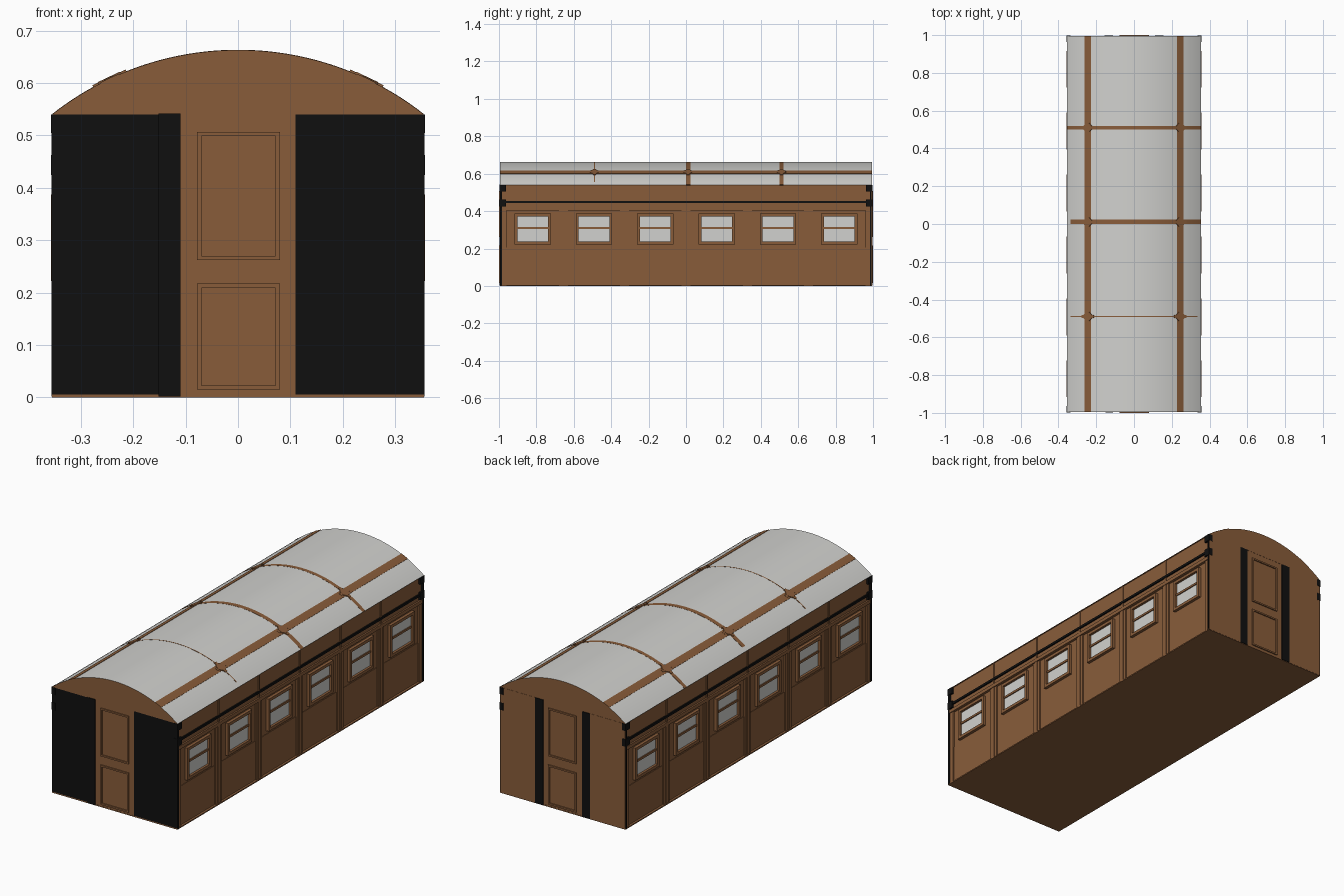
import bpy, bmesh, math
from mathutils import Matrix, Vector

if "Cube" in bpy.data.objects:
    bpy.data.objects.remove(bpy.data.objects["Cube"])


def material(name, r, g, b):
    m = bpy.data.materials.new(name)
    m.diffuse_color = (r, g, b, 1)
    m.use_nodes = True
    m.node_tree.nodes["Principled BSDF"].inputs["Base Color"].default_value = m.diffuse_color
    return m


BROWN = material("wood brown", 0.25, 0.108, 0.042)
GREY = material("pale grey", 0.64, 0.64, 0.62)
BLACK = material("black", 0.005, 0.005, 0.005)

W, EAVE, TOP, L = 0.355, 0.54, 0.663, 0.995
R = (W * W + (TOP - EAVE) ** 2) / (2 * (TOP - EAVE))
CZ = TOP - R


def finish(name, bm, *mats):
    bmesh.ops.recalc_face_normals(bm, faces=bm.faces)
    me = bpy.data.meshes.new(name)
    bm.to_mesh(me)
    bm.free()
    for m in mats:
        me.materials.append(m)
    ob = bpy.data.objects.new(name, me)
    bpy.context.collection.objects.link(ob)
    return ob


def boxes(name, mat, spans):
    """One object made of boxes given as (x0, x1, y0, y1, z0, z1)."""
    bm = bmesh.new()
    for x0, x1, y0, y1, z0, z1 in spans:
        c = Vector(((x0 + x1) / 2, (y0 + y1) / 2, (z0 + z1) / 2))
        s = (abs(x1 - x0), abs(y1 - y0), abs(z1 - z0), 1)
        bmesh.ops.create_cube(bm, size=1, matrix=Matrix.Translation(c) @ Matrix.Diagonal(s))
    return finish(name, bm, mat)


def both_sides(spans):
    return spans + [(-b, -a, c, d, e, f) for a, b, c, d, e, f in spans]


def ring(a0, a1, z0, z1, t):
    """Four bars (a0, a1, z0, z1) around a rectangle."""
    return [(a0, a0 + t, z0, z1), (a1 - t, a1, z0, z1),
            (a0 + t, a1 - t, z0, z0 + t), (a0 + t, a1 - t, z1 - t, z1)]


def arc(x0, x1, r, n):
    a0, a1 = math.asin(x0 / R), math.asin(x1 / R)
    return [(r * math.sin(a0 + (a1 - a0) * i / n), CZ + r * math.cos(a0 + (a1 - a0) * i / n))
            for i in range(n + 1)]


def extrude_y(name, outline, y0, y1, *mats):
    bm = bmesh.new()
    f = bm.faces.new([bm.verts.new((x, y0, z)) for x, z in outline])
    new = bmesh.ops.extrude_face_region(bm, geom=[f])["geom"]
    bmesh.ops.translate(bm, vec=(0, y1 - y0, 0),
                        verts=[v for v in new if isinstance(v, bmesh.types.BMVert)])
    return finish(name, bm, *mats)


def smooth(ob):
    bpy.ops.object.select_all(action='DESELECT')
    ob.select_set(True)
    bpy.context.view_layer.objects.active = ob
    bpy.ops.object.shade_smooth_by_angle(angle=math.radians(30))


# Body and floor
boxes("body", BROWN, [(-0.342, 0.342, -0.985, 0.985, 0.003, EAVE)])
boxes("floor", BROWN, [(-W, W, -L, L, 0, 0.006)])

# Vaulted roof: grey on top, wooden gables
roof = extrude_y("roof", arc(-W, W, R, 40), -L, L, BROWN, GREY)
for p in roof.data.polygons:
    p.material_index = 1 if p.normal.z > 0.3 else 0
smooth(roof)


# Roof straps following the curve
def strap(name, x0, x1, y0, y1, h, n):
    smooth(extrude_y(name, arc(x0, x1, R + h, n) + arc(x0, x1, R - 0.004, n)[::-1], y0, y1, BROWN))


for side, s in (("left", -1), ("right", 1)):
    strap(side + "_roof_strap", *sorted((s * 0.227, s * 0.262)), -L, L, 0.0015, 4)
strap("cross_strap_back", -0.354, 0.354, 0.50, 0.52, 0.0006, 40)
strap("cross_strap_middle", -0.335, 0.354, 0.0, 0.024, 0.0006, 40)
strap("cross_strap_front", -0.335, 0.335, -0.492, -0.487, 0.0006, 40)

# Flat star-shaped bosses where the straps cross
bm = bmesh.new()
for s in (-1, 1):
    a = s * math.asin(0.245 / R)
    for y in (-0.49, 0.01, 0.51):
        m = (Matrix.Translation((R * math.sin(a), y, CZ + R * math.cos(a)))
             @ Matrix.Rotation(a, 4, 'Y'))
        bmesh.ops.create_cone(bm, cap_ends=True, segments=8, radius1=0.027, radius2=0.025,
                              depth=0.008, matrix=m @ Matrix.Rotation(math.pi / 8, 4, 'Z'))
        for sx, sy in ((0.07, 0.016), (0.016, 0.07)):
            bmesh.ops.create_cube(bm, size=1, matrix=m @ Matrix.Diagonal((sx, sy, 0.006, 1)))
finish("roof_bosses", bm, BROWN)

# Side pilasters, ledge and frieze
PITCH = 0.328
centres = [PITCH * (i - 2.5) for i in range(6)]
posts, dividers = [], []
for i in range(7):
    y = PITCH * (i - 3)
    a, b = max(y - 0.024, -0.983), min(y + 0.024, 0.983)
    posts.append((0.341, 0.349, a, b, 0.004, 0.402))
    posts.append((0.341, 0.353, y - 0.009, y + 0.009, 0.004, 0.402) if 0 < i < 6
                 else (0.341, 0.351, a, b, 0.004, 0.402))
    if 0 < i < 6:
        dividers.append((0.341, 0.351, y - 0.005, y + 0.005, 0.42, EAVE))
boxes("side_pilasters", BROWN, both_sides(posts))
boxes("frieze_dividers", BROWN, both_sides(dividers))
boxes("side_frieze", BROWN, both_sides([(0.341, 0.347, -0.985, 0.985, 0.42, EAVE)]))
boxes("side_ledge", BROWN, both_sides([(0.341, W, -0.985, 0.985, 0.402, 0.42)]))

# Black handrail with corner blocks
boxes("side_rail", BLACK, both_sides([(0.346, 0.354, -0.97, 0.97, 0.443, 0.455)]))
boxes("corner_blocks", BLACK, both_sides(
    [(0.335, 0.357, *e, *z) for e in ((-0.997, -0.963), (0.963, 0.997))
     for z in ((0.425, 0.463), (0.505, EAVE))]))

# Windows: frame, glass and crossbar
frames, glass, sills = [], [], []
for c in centres:
    frames += [(0.341, 0.357, *q) for q in ring(c - 0.097, c + 0.097, 0.222, 0.387, 0.015)]
    frames.append((0.341, 0.350, c - 0.083, c + 0.083, 0.305, 0.316))
    glass.append((0.341, 0.345, c - 0.083, c + 0.083, 0.236, 0.373))
    sills.append((0.341, 0.344, c - 0.14, c + 0.14, 0.004, 0.205))
boxes("window_frames", BROWN, both_sides(frames))
boxes("window_glass", GREY, both_sides(glass))
boxes("lower_side_panels", BROWN, both_sides(sills))

# End walls: black in front, wood with black door posts at the back
boxes("front_wall", BLACK, both_sides([(0.110, 0.356, -0.995, -0.983, 0.002, EAVE)])
      + [(-0.152, -0.110, -0.998, -0.99, 0.002, 0.542)])
boxes("back_wall_edge", BLACK, both_sides([(0.110, 0.356, 0.983, 0.992, 0.002, EAVE)]))
boxes("back_wall", BROWN, both_sides([(0.156, 0.352, 0.985, 0.996, 0.002, EAVE)]))
boxes("back_door_posts", BLACK, both_sides([(0.110, 0.156, 0.985, 0.998, 0.002, EAVE)]))

# End doors with two moulded panels each
for name, s in (("front", -1), ("back", 1)):
    boxes(name + "_door", BROWN, [(-0.11, 0.11, s * 0.98, s * 0.994, 0.002, EAVE)])
    mould = []
    for z0, z1 in ((0.015, 0.217), (0.262, 0.507)):
        mould += [(q[0], q[1], s * 0.99, s * 1.0, q[2], q[3])
                  for q in ring(-0.078, 0.08, z0, z1, 0.008)]
    boxes(name + "_door_mouldings", BROWN, mould)
